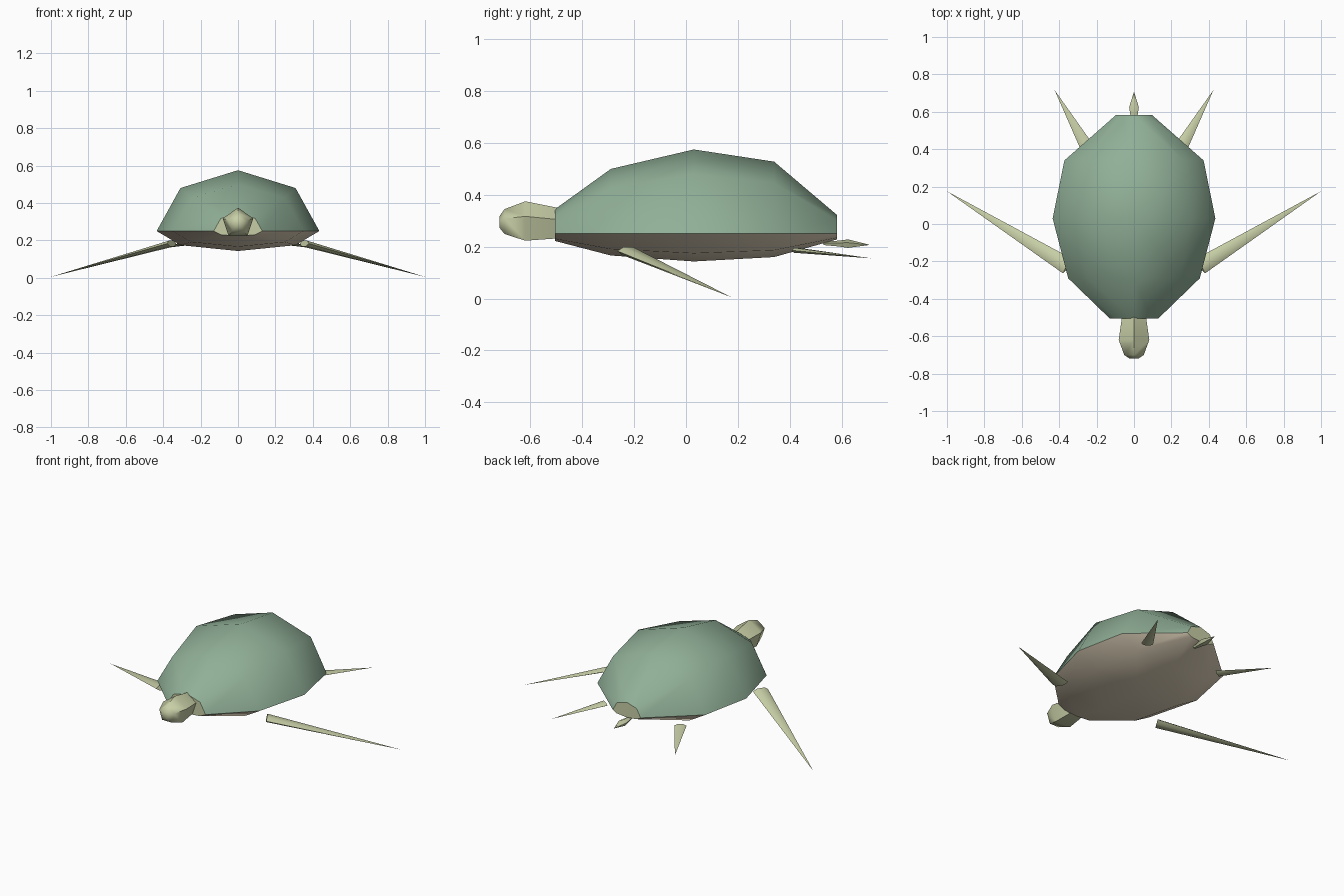
import bpy, bmesh
from math import sin, cos, pi, radians
from mathutils import Vector

if "Cube" in bpy.data.objects:
    bpy.data.objects.remove(bpy.data.objects["Cube"])


def material(name, rgb):
    m = bpy.data.materials.new(name)
    m.diffuse_color = (*rgb, 1)
    m.use_nodes = True
    m.node_tree.nodes["Principled BSDF"].inputs["Base Color"].default_value = m.diffuse_color
    return m


GREEN = material("shell_green", (0.28, 0.43, 0.31))
CREAM = material("belly_cream", (0.78, 0.68, 0.52))
SKIN = material("skin", (0.57, 0.62, 0.38))


def finish(bm, name, mat, smooth=60):
    bmesh.ops.remove_doubles(bm, verts=bm.verts, dist=0.0001)
    bmesh.ops.recalc_face_normals(bm, faces=bm.faces)
    me = bpy.data.meshes.new(name)
    bm.to_mesh(me)
    bm.free()
    me.materials.append(mat)
    ob = bpy.data.objects.new(name, me)
    bpy.context.collection.objects.link(ob)
    if smooth:
        bpy.ops.object.select_all(action='DESELECT')
        ob.select_set(True)
        bpy.context.view_layer.objects.active = ob
        bpy.ops.object.shade_smooth_by_angle(angle=radians(smooth))
    return ob


def loft(name, rings, mat, closed=True, smooth=60):
    """Skin a list of equal-length point rings."""
    bm = bmesh.new()
    vs = [[bm.verts.new(p) for p in r] for r in rings]
    n = len(vs[0])
    for a, b in zip(vs, vs[1:]):
        for i in range(n if closed else n - 1):
            j = (i + 1) % n
            bm.faces.new((a[i], a[j], b[j], b[i]))
    if closed:
        bm.faces.new(vs[0])
        bm.faces.new(vs[-1])
    return finish(bm, name, mat, smooth)


def arc(y, z, rx, rz, a0, a1, steps):
    return [Vector((rx * cos(a0 + (a1 - a0) * i / steps), y,
                    z + rz * sin(a0 + (a1 - a0) * i / steps)))
            for i in range(steps + 1)]


# Shell and belly: stations of y, half width, height, depth
RIM = 0.25
stations = [(-0.505, 0.13, 0.095, 0.028), (-0.29, 0.352, 0.25, 0.084),
            (0.03, 0.435, 0.325, 0.107), (0.34, 0.372, 0.278, 0.09),
            (0.583, 0.096, 0.072, 0.022)]
upper = [arc(y, RIM, w, h, 0, pi, 4) for y, w, h, d in stations]
lower = [arc(y, RIM, w, d, pi, 2 * pi, 4) for y, w, h, d in stations]
loft("shell", upper, GREEN, closed=False)
belly = loft("belly", lower, CREAM, closed=False)
# open sheets: make the normals face outwards
for ob, s in ((bpy.data.objects["shell"], 1), (belly, -1)):
    if sum(p.normal.z * p.area for p in ob.data.polygons) * s < 0:
        ob.data.flip_normals()

# Flat end openings of the shell
for name, k in (("neck_opening", 0), ("tail_opening", -1)):
    bm = bmesh.new()
    pts = upper[k] + lower[k][1:-1]
    face = bm.faces.new([bm.verts.new(p) for p in (pts if k == 0 else pts[::-1])])
    face.normal_update()
    if face.normal.y * (-1 if k == 0 else 1) < 0:
        face.normal_flip()
    me = bpy.data.meshes.new(name)
    bm.to_mesh(me)
    bm.free()
    me.materials.append(SKIN)
    bpy.context.collection.objects.link(bpy.data.objects.new(name, me))


def ring(y, z, rx, rz, n=5):
    return arc(y, z, rx, rz, pi / 2, pi / 2 + 2 * pi, n)[:-1]


# Head with neck, five-sided
loft("head", [ring(-0.40, 0.278, 0.055, 0.05), ring(-0.50, 0.285, 0.068, 0.066),
              ring(-0.62, 0.291, 0.086, 0.084), ring(-0.70, 0.292, 0.055, 0.053),
              ring(-0.72, 0.293, 0.024, 0.024)], SKIN, smooth=50)

# Tail, a small flattened spindle
loft("tail", [ring(0.53, 0.212, 0.010, 0.007), ring(0.585, 0.211, 0.021, 0.012),
              ring(0.625, 0.210, 0.027, 0.018), ring(0.705, 0.207, 0.001, 0.001)],
     SKIN, smooth=50)


def flipper(name, base, tip, width, thick, n=6):
    """Flattened cone from base to a sharp tip."""
    base, tip = Vector(base), Vector(tip)
    axis = (tip - base).normalized()
    side = axis.cross(Vector((0, 0, 1))).normalized()
    up = side.cross(axis)
    bm = bmesh.new()
    vs = [bm.verts.new(base + side * (width / 2) * cos(2 * pi * i / n)
                       + up * (thick / 2) * sin(2 * pi * i / n)) for i in range(n)]
    point = bm.verts.new(tip)
    for i in range(n):
        bm.faces.new((vs[i], vs[(i + 1) % n], point))
    bm.faces.new(vs)
    finish(bm, name, SKIN, 50)


# Front and rear flippers on both sides
for side, s in (("right", 1), ("left", -1)):
    flipper("front_flipper_" + side, (s * 0.355, -0.225, 0.183),
            (s * 1.0, 0.175, 0.005), 0.092, 0.036)
    flipper("rear_flipper_" + side, (s * 0.26, 0.425, 0.186),
            (s * 0.425, 0.717, 0.155), 0.068, 0.022)
